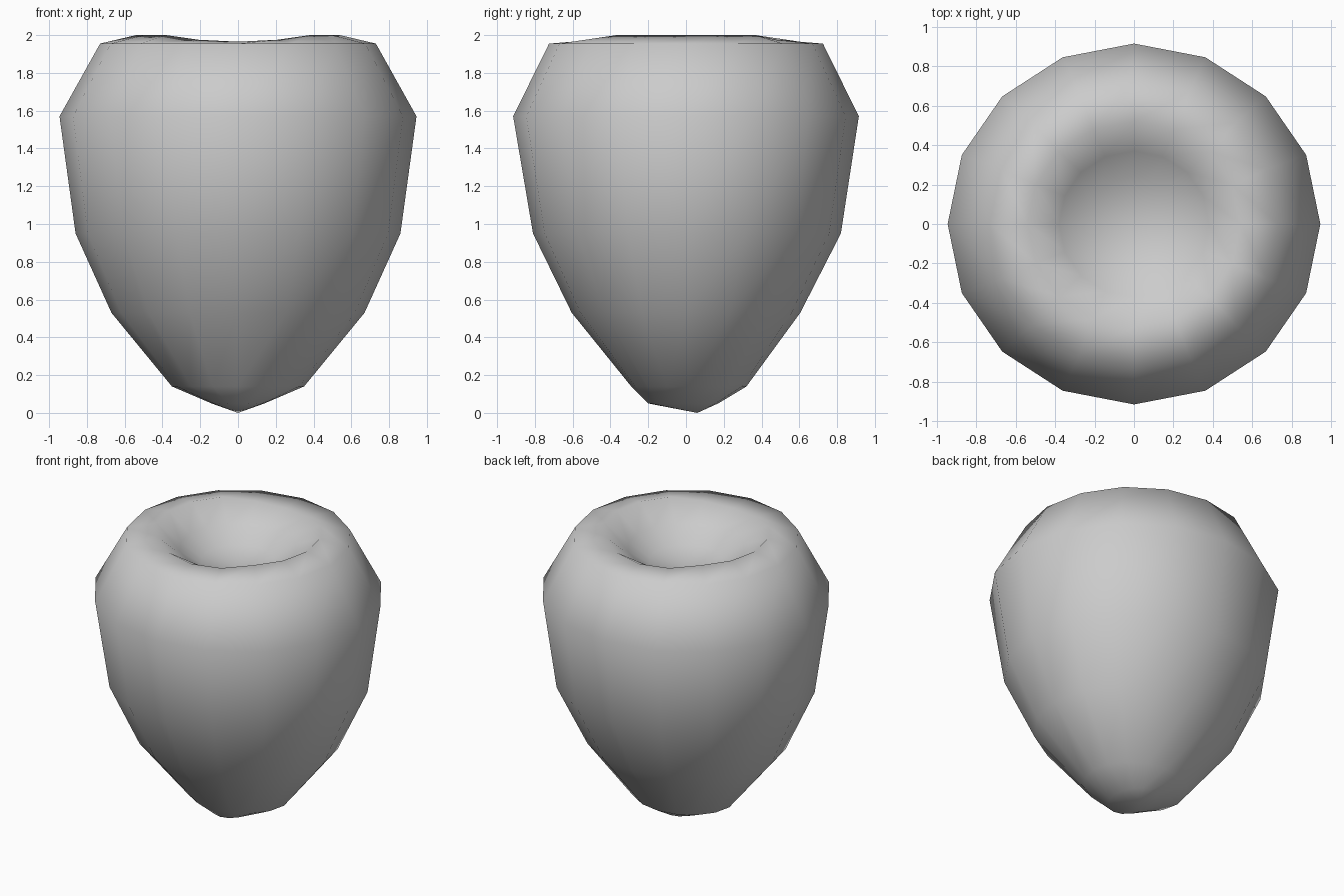
import bpy, bmesh, math

if "Cube" in bpy.data.objects:
    bpy.data.objects.remove(bpy.data.objects["Cube"])

SIDES = 16
# ring profile from the bottom up and into the hollow: z, x radius, y radius, y offset
RINGS = [
    (0.05, 0.14, 0.185, -0.015),
    (0.14, 0.35, 0.305, 0.015),
    (0.53, 0.67, 0.605, 0.0),
    (0.95, 0.86, 0.815, 0.005),
    (1.57, 0.945, 0.915, 0.0),
    (1.955, 0.73, 0.725, 0.0),
    (2.00, 0.54, 0.52, 0.0),
    (1.88, 0.38, 0.37, 0.0),
    (1.79, 0.24, 0.24, 0.0),
]
RIM = 6

bm = bmesh.new()
loops = []
for i, (z, rx, ry, cy) in enumerate(RINGS):
    loop = []
    for k in range(SIDES):
        a = 2 * math.pi * k / SIDES
        # the rim dips slightly at the front and back
        dip = 0.035 * max(0.0, -math.cos(2 * a)) if i == RIM else 0.0
        loop.append(bm.verts.new((rx * math.cos(a), cy + ry * math.sin(a), z - dip)))
    loops.append(loop)

# side walls
for lo, hi in zip(loops, loops[1:]):
    for k in range(SIDES):
        n = (k + 1) % SIDES
        bm.faces.new((lo[k], lo[n], hi[n], hi[k]))

# pointed bottom and floor of the hollow
tip = bm.verts.new((0, 0.06, 0))
floor = bm.verts.new((0, 0, 1.75))
for k in range(SIDES):
    n = (k + 1) % SIDES
    bm.faces.new((tip, loops[0][n], loops[0][k]))
    bm.faces.new((floor, loops[-1][k], loops[-1][n]))

bmesh.ops.recalc_face_normals(bm, faces=bm.faces)
for f in bm.faces:
    f.smooth = True
mesh = bpy.data.meshes.new("fruit_body")
bm.to_mesh(mesh)
bm.free()
body = bpy.data.objects.new("fruit_body", mesh)
bpy.context.collection.objects.link(body)
